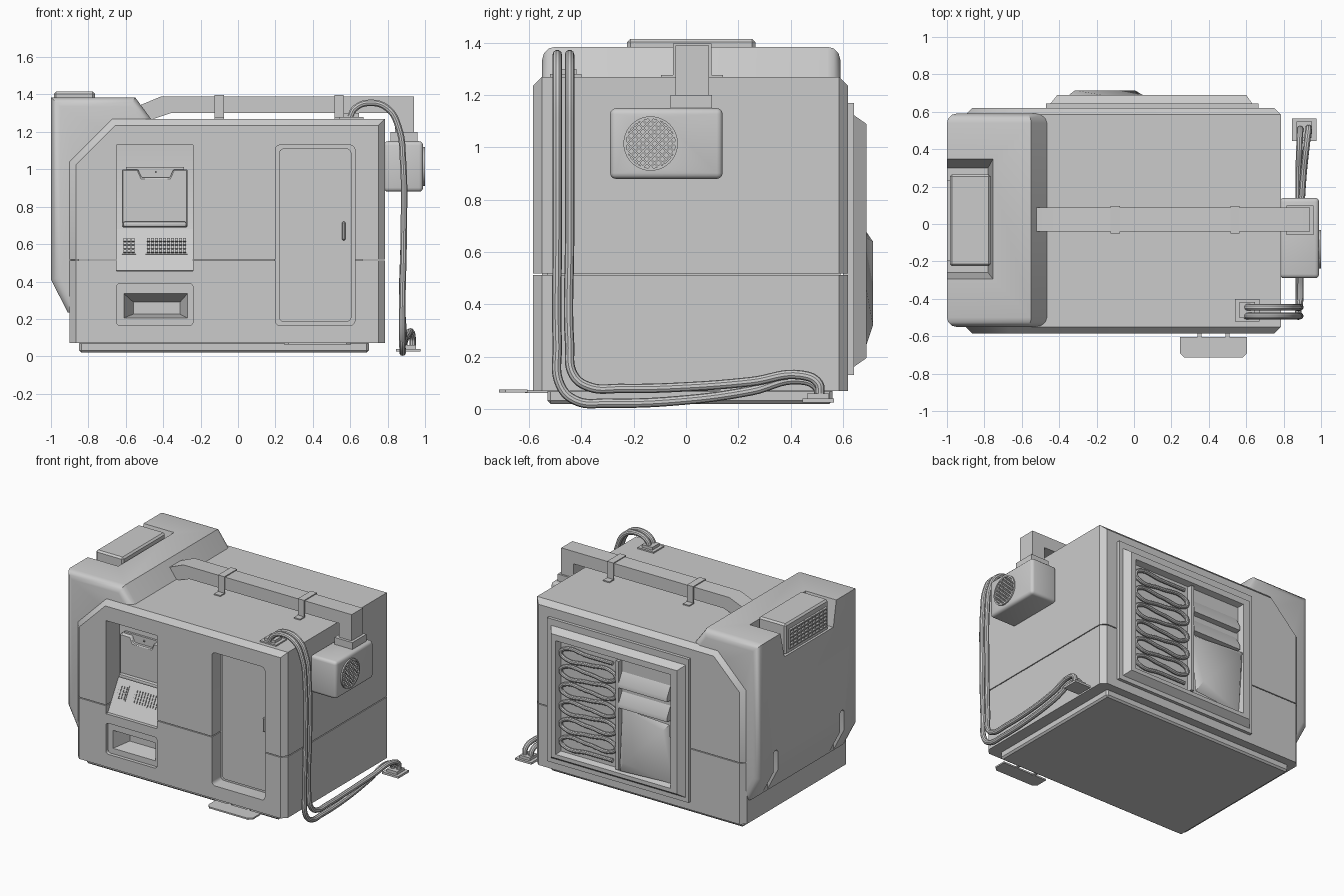
import bpy, bmesh, math
from mathutils import Matrix, Vector

if "Cube" in bpy.data.objects:
    bpy.data.objects.remove(bpy.data.objects["Cube"])


def finish(name, bm):
    bmesh.ops.recalc_face_normals(bm, faces=bm.faces[:])
    me = bpy.data.meshes.new(name)
    bm.to_mesh(me)
    bm.free()
    ob = bpy.data.objects.new(name, me)
    bpy.context.collection.objects.link(ob)
    return ob


def prism(name, pts, axis, a, b, bevel=0, seg=1, sel=None):
    """Polygon extruded along an axis; sel(p, q) picks the edges to bevel."""
    put = {'x': lambda p, d: (d, p[0], p[1]), 'y': lambda p, d: (p[0], d, p[1]),
           'z': lambda p, d: (p[0], p[1], d)}[axis]
    bm = bmesh.new()
    lo = [bm.verts.new(put(p, a)) for p in pts]
    hi = [bm.verts.new(put(p, b)) for p in pts]
    n = len(pts)
    bm.faces.new(lo)
    bm.faces.new(hi)
    for i in range(n):
        bm.faces.new((lo[i], lo[(i + 1) % n], hi[(i + 1) % n], hi[i]))
    bmesh.ops.recalc_face_normals(bm, faces=bm.faces[:])
    if bevel:
        es = [e for e in bm.edges if sel is None or sel(e.verts[0].co, e.verts[1].co)]
        bmesh.ops.bevel(bm, geom=es, offset=bevel, segments=seg, profile=0.5,
                        affect='EDGES', clamp_overlap=True)
    return finish(name, bm)


def rect(u0, u1, v0, v1):
    return [(u0, v0), (u1, v0), (u1, v1), (u0, v1)]


def box(name, x0, x1, y0, y1, z0, z1, bevel=0, seg=1, sel=None):
    return prism(name, rect(x0, x1, y0, y1), 'z', z0, z1, bevel, seg, sel)


def hull(name, pts):
    bm = bmesh.new()
    vs = [bm.verts.new(p) for p in pts]
    bmesh.ops.convex_hull(bm, input=vs)
    return finish(name, bm)


def frustum(name, r0, y0, r1, y1):
    return hull(name, [(u, y0, v) for u, v in rect(*r0)] + [(u, y1, v) for u, v in rect(*r1)])


def bars(name, mats):
    bm = bmesh.new()
    for m in mats:
        bmesh.ops.create_cube(bm, size=1, matrix=m)
    return finish(name, bm)


def block(c, s, rot=0.0):
    return Matrix.Translation(c) @ Matrix.Rotation(rot, 4, 'X') @ Matrix.Diagonal((*s, 1))


def cut(targets, cutter):
    for ob in targets:
        m = ob.modifiers.new('cut', 'BOOLEAN')
        m.operation, m.solver, m.object = 'DIFFERENCE', 'EXACT', cutter
        bpy.context.view_layer.objects.active = ob
        bpy.ops.object.modifier_apply(modifier='cut')
    bpy.data.objects.remove(cutter)


def tube(name, pts, r, kind='BEZIER'):
    cu = bpy.data.curves.new(name, 'CURVE')
    cu.dimensions, cu.bevel_depth, cu.bevel_resolution, cu.resolution_u = '3D', r, 3, 8
    sp = cu.splines.new(kind)
    sp.bezier_points.add(len(pts) - 1)
    for bp, p in zip(sp.bezier_points, pts):
        bp.co = p
        bp.handle_left_type = bp.handle_right_type = 'AUTO'
    cu.use_fill_caps = True
    ob = bpy.data.objects.new(name, cu)
    bpy.context.collection.objects.link(ob)
    return ob


along_y = lambda p, q: abs(p.x - q.x) + abs(p.z - q.z) < 1e-4

# Body in two halves with a seam, chamfered around the front and back faces
F, B = -0.585, 0.62
ends = lambda p, q: abs(p.y - q.y) < 1e-4 and not (
    abs(p.z - q.z) < 1e-4 and p.z < 0.6)
upper = prism('upper_body', [(-0.9, 0.518), (0.785, 0.518), (0.785, 1.27), (-0.67, 1.27), (-0.9, 1.04)],
              'y', F, B, 0.035, 1, ends)
lower = prism('lower_body', rect(-0.9, 0.785, 0.07, 0.512), 'y', F, B, 0.035, 1, ends)
box('base_plinth', -0.85, 0.70, -0.53, 0.56, 0.02, 0.08, 0.012)

# Front recesses: terminal, tray and door
cut([upper, lower], prism('c', [(-0.7, 1.13), (-0.43, 1.13), (-0.43, 0.68), (-0.56, 0.455), (-0.7, 0.455)],
                          'x', -0.65, -0.24))
cut([lower], box('c', -0.65, -0.24, -0.7, -0.56, 0.165, 0.39, 0.02, 3, along_y))
cut([lower], frustum('c', (-0.61, -0.27, 0.205, 0.335), -0.5605, (-0.56, -0.31, 0.225, 0.29), -0.44))
cut([upper, lower], box('c', 0.20, 0.625, -0.7, -0.48, 0.165, 1.13, 0.025, 3, along_y))

# Door, handle and step
box('door', 0.218, 0.607, -0.495, -0.45, 0.183, 1.112, 0.03, 4, along_y)
box('door_backing', 0.195, 0.63, -0.482, -0.44, 0.16, 1.135)
box('door_handle', 0.555, 0.575, -0.515, -0.49, 0.62, 0.72, 0.006)
prism('step', [(0.245, -0.605), (0.605, -0.605), (0.605, -0.69), (0.58, -0.715), (0.27, -0.715), (0.245, -0.69)],
      'z', 0.064, 0.075)
for x in (0.35, 0.5):
    box('step_bracket', x - 0.01, x + 0.01, -0.615, -0.5, 0.062, 0.072)

# Terminal: sloped shelf, notched screen hood, keys
prism('terminal_shelf', [(-0.435, 0.68), (-0.563, 0.458), (-0.53, 0.44), (-0.40, 0.68)], 'x', -0.649, -0.241)
prism('screen_hood', [(-0.62, 0.69), (-0.27, 0.69), (-0.27, 1.0), (-0.345, 1.0), (-0.365, 0.955),
                      (-0.515, 0.955), (-0.535, 1.0), (-0.62, 1.0)], 'y', -0.47, -0.42, 0.006)
box('screen_lip', -0.615, -0.275, -0.495, -0.43, 0.692, 0.72, 0.01, 2)
box('screen_back', -0.60, -0.29, -0.445, -0.42, 0.9, 1.012)
box('screen_sensor', -0.445, -0.435, -0.455, -0.44, 0.98, 0.99)
for name, x0, x1, nx in (('keypad', -0.615, -0.55, 3), ('keyboard', -0.49, -0.275, 10)):
    slope = lambda z: -0.435 - (0.68 - z) * 0.577
    w = (x1 - x0) / nx
    mats = [block((x0 + w * (i + .5), slope(z) - 0.006, z), (w * .72, 0.017, 0.016), math.radians(60))
            for i in range(nx) for z in (0.56, 0.58, 0.60, 0.62)]
    mats.append(block(((x0 + x1) / 2, slope(0.59), 0.59), (x1 - x0 + 0.01, 0.105, 0.01), math.radians(60)))
    bars(name, mats)

# Saddle cover over the left side and roof
cover = prism('side_cover', [(-1, 0.41), (-1, 1.385), (-0.55, 1.385), (-0.46, 1.262), (-0.7, 1.2),
                             (-0.85, 1.0), (-0.85, 0.235), (-0.91, 0.235)], 'y', -0.55, 0.59, 0.05, 3,
              lambda p, q: abs(p.y - q.y) < 1e-4 and (p.x + q.x < -1.9 or p.z + q.z > 2.6))
cut([cover], hull('c', [(x, y, z) for z, ya, yb, xb in ((1.2, -0.26, 0.30, -0.78), (1.42, -0.30, 0.355, -0.75))
                        for x in (-1.1, xb) for y in (ya, yb)]))
for y in (-0.36, 0.40):
    cut([cover], box('c', -1.1, -0.915, y - 0.025, y + 0.025, 0.1, 0.56, 0.024, 4,
                     lambda p, q: abs(p.z - q.z) < 1e-4 and p.z > 0.5 and abs(p.y - q.y) < 1e-4))

# Roof vent with grille
box('roof_vent', -0.985, -0.765, -0.225, 0.265, 1.19, 1.415, 0.012)
bars('vent_grille',
     [block((-0.99, 0.02, 1.235 + 0.026 * i), (0.02, 0.43, 0.009)) for i in range(6)] +
     [block((-0.988, -0.19 + 0.042 * i, 1.30), (0.018, 0.009, 0.14)) for i in range(11)])

# Roof duct, clips, collar and fan box
prism('roof_duct', [(-0.53, 1.34), (-0.41, 1.39), (0.94, 1.39), (0.94, 1.16), (0.84, 1.16), (0.84, 1.30),
                    (-0.36, 1.30), (-0.48, 1.26)], 'y', -0.04, 0.087)
for x in (-0.1, 0.54):
    prism('duct_clip', [(-0.095, 1.268), (-0.095, 1.278), (-0.05, 1.278), (-0.05, 1.397), (0.097, 1.397), (0.097, 1.278),
                        (0.142, 1.278), (0.142, 1.268), (0.087, 1.268), (0.087, 1.388), (-0.04, 1.388), (-0.04, 1.268)],
          'x', x - 0.025, x + 0.025)
box('duct_collar', 0.815, 0.96, -0.06, 0.10, 1.14, 1.2)
fan = box('fan_box', 0.78, 0.99, -0.29, 0.14, 0.88, 1.15, 0.022, 3)
C, R = Vector((0.99, -0.135, 1.015)), 0.104
circle = lambda r: [(C.y + r * math.cos(t * math.pi / 20), C.z + r * math.sin(t * math.pi / 20)) for t in range(40)]
cut([fan], prism('c', circle(R - 0.008), 'x', 0.95, 1.1))
ring = prism('fan_ring', circle(R), 'x', 0.985, 1.0)
cut([ring], prism('c', circle(R - 0.01), 'x', 0.9, 1.1))
mats = []
for a in (math.pi / 4, -math.pi / 4):
    for i in range(-4, 5):
        d = i * 0.021
        ln = 2 * math.sqrt((R - 0.005) ** 2 - d * d)
        mats.append(Matrix.Translation(C) @ Matrix.Rotation(a, 4, 'X') @ block((0.001, 0, d), (0.01, ln, 0.007)))
bars('fan_grille', mats)

# Cable sockets and the twin cables
for x, y, z in ((0.605, -0.46, 1.265), (0.91, 0.505, 0.025)):
    box('cable_socket', x - 0.065, x + 0.065, y - 0.06, y + 0.06, z, z + 0.015)
    box('cable_socket_top', x - 0.042, x + 0.042, y - 0.042, y + 0.042, z + 0.01, z + 0.035)
for y, tail in ((-0.492, [(0.878, -0.48, 0.09), (0.88, -0.42, 0.032), (0.88, -0.3, 0.023), (0.88, 0, 0.035),
                          (0.88, 0.25, 0.07), (0.885, 0.43, 0.112), (0.888, 0.5, 0.085), (0.888, 0.508, 0.05)]),
                (-0.445, [(0.886, -0.43, 0.13), (0.889, -0.37, 0.085), (0.89, -0.25, 0.079), (0.892, 0, 0.085),
                          (0.905, 0.25, 0.105), (0.925, 0.44, 0.13), (0.933, 0.505, 0.1), (0.933, 0.513, 0.05)])):
    tube('cable', [(0.6, y, 1.28), (0.625, y, 1.325), (0.70, y, 1.355), (0.80, y, 1.325), (0.86, y, 1.22),
                   (0.882, y, 1.05), (0.886, y, 0.65), (0.878, y, 0.25)] + tail, 0.018)

# Rear heat exchanger: flange, chamfered frame with an opening
box('rear_flange', -0.47, 0.665, 0.6, 0.643, 0.13, 1.17)
frame = frustum('rear_frame', (-0.45, 0.635, 0.16, 1.125), 0.64, (-0.41, 0.60, 0.195, 1.09), 0.69)
cut([frame], frustum('c', (-0.345, 0.55, 0.235, 1.035), 0.648, (-0.36, 0.565, 0.22, 1.05), 0.70))
box('rear_divider', 0.06, 0.085, 0.64, 0.685, 0.24, 1.03)

# Serpentine coil
pts, n, step = [], 12, 0.064
for i in range(n):
    z = 0.285 + i * step
    x0, x1 = (0.125, 0.515) if i % 2 == 0 else (0.515, 0.125)
    s = 1 if x1 > x0 else -1
    pts += [(x0, 0.662, z), ((x0 + x1) / 2, 0.662, z), (x1, 0.662, z)]
    if i < n - 1:
        pts.append((x1 + s * 0.026, 0.662, z + step / 2))
tube('coil', pts, 0.014)

# Louvre shelves and folded hood
for z in (0.84, 0.695):
    prism('rear_louvre', [(0.645, z + 0.11), (0.688, z + 0.03), (0.688, z), (0.645, z - 0.005)], 'x', -0.33, 0.06)
hull('rear_hood', [(0.055, 0.65, 0.68), (-0.35, 0.688, 0.68), (-0.35, 0.65, 0.24), (0.05, 0.688, 0.24),
                   (-0.315, 0.715, 0.64), (0.005, 0.715, 0.32)])

# Convert tubes to mesh and smooth gentle angles
bpy.ops.object.select_all(action='SELECT')
bpy.context.view_layer.objects.active = upper
bpy.ops.object.convert(target='MESH')
bpy.ops.object.shade_smooth_by_angle(angle=math.radians(35))
